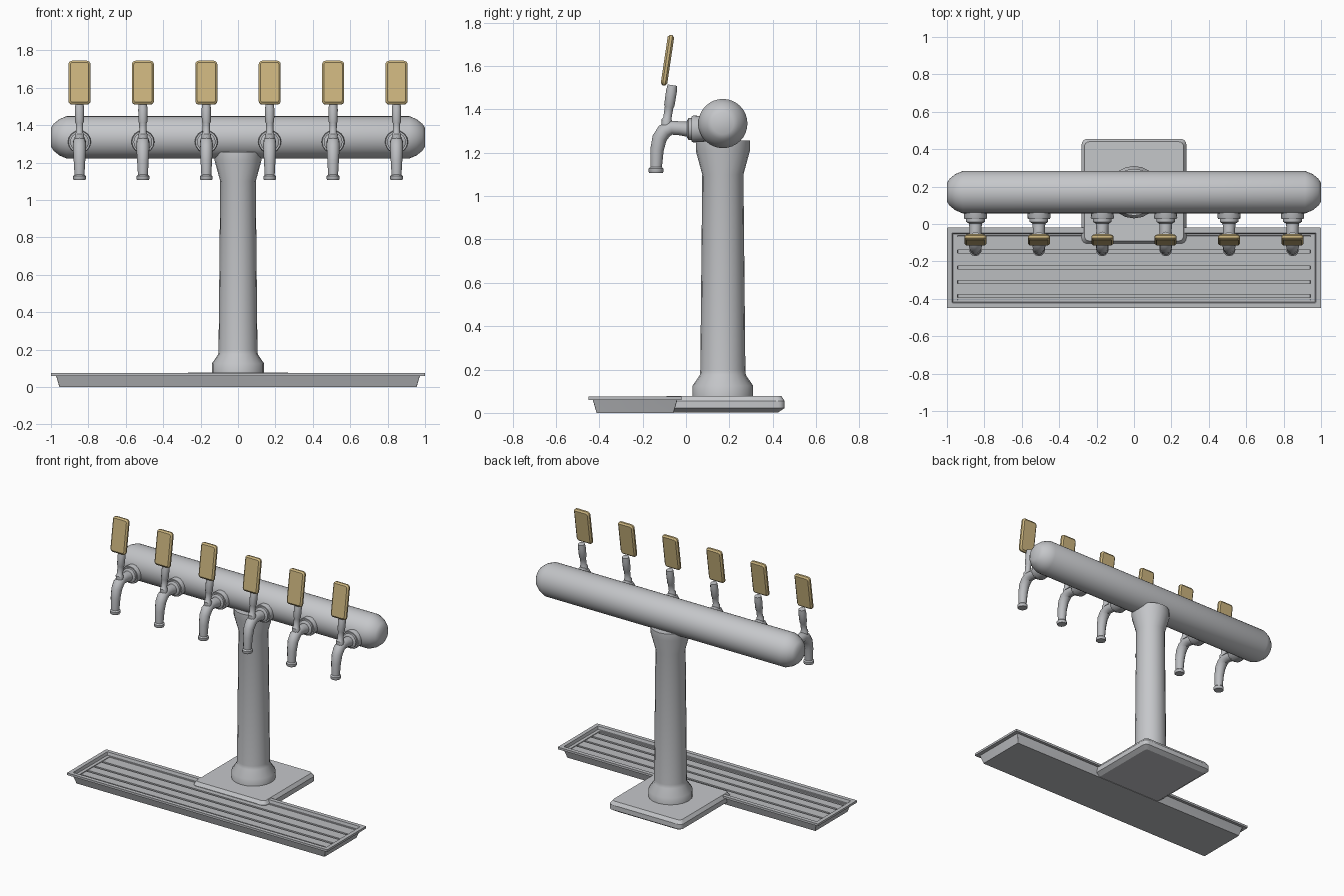
import bpy, bmesh, math
from mathutils import Vector, Matrix

if "Cube" in bpy.data.objects:
    bpy.data.objects.remove(bpy.data.objects["Cube"])


def material(name, rgb):
    mat = bpy.data.materials.new(name)
    mat.use_nodes = True
    mat.diffuse_color = (*rgb, 1)
    mat.node_tree.nodes["Principled BSDF"].inputs["Base Color"].default_value = (*rgb, 1)
    return mat


steel = material("brushed steel", (0.56, 0.57, 0.59))
tap_steel = material("tap steel", (0.50, 0.51, 0.53))
tan = material("tan handle", (0.60, 0.46, 0.21))


def finish(name, bm, mat, angle=35):
    """Turn a bmesh into a smooth shaded object with sharp edges kept."""
    bmesh.ops.recalc_face_normals(bm, faces=bm.faces)
    mesh = bpy.data.meshes.new(name)
    bm.to_mesh(mesh)
    bm.free()
    mesh.materials.append(mat)
    mesh.shade_smooth()
    mesh.set_sharp_from_angle(angle=math.radians(angle))
    obj = bpy.data.objects.new(name, mesh)
    bpy.context.collection.objects.link(obj)
    return obj


def loft(bm, rings):
    """Skin closed rings of equal length and cap both ends."""
    loops = [[bm.verts.new(p) for p in ring] for ring in rings]
    n = len(loops[0])
    for a, b in zip(loops, loops[1:]):
        for i in range(n):
            j = (i + 1) % n
            bm.faces.new((a[i], a[j], b[j], b[i]))
    bm.faces.new(loops[0])
    bm.faces.new(loops[-1])


def tube(name, path, mat, sides=16, angle=35):
    """Round tube through (point, radius) stations; also used for turned parts."""
    pts = [Vector(p) for p, r in path]
    rings = []
    for i, (p, r) in enumerate(path):
        t = (pts[min(i + 1, len(pts) - 1)] - pts[max(i - 1, 0)]).normalized()
        u = Vector((0, 0, 1)) if abs(t.x) > 0.9 else Vector((1, 0, 0))
        v = t.cross(u).normalized()
        ring = []
        for k in range(sides):
            a = math.tau * k / sides
            ring.append(pts[i] + r * (math.cos(a) * u + math.sin(a) * v))
        rings.append(ring)
    bm = bmesh.new()
    loft(bm, rings)
    return finish(name, bm, mat, angle)


def rect_ring(w, d, r, z, steps=4):
    """Rounded rectangle outline at height z."""
    ring = []
    for q, (sx, sy) in enumerate(((1, 1), (-1, 1), (-1, -1), (1, -1))):
        for k in range(steps + 1):
            a = math.pi / 2 * (q + k / steps)
            ring.append(Vector((sx * (w / 2 - r) + r * math.cos(a),
                                sy * (d / 2 - r) + r * math.sin(a), z)))
    return ring


def rect_loft(name, stations, mat, location=(0, 0, 0), tilt=0, angle=35):
    """Stack of rounded rectangles (width, depth, corner radius, height)."""
    bm = bmesh.new()
    loft(bm, [rect_ring(*s) for s in stations])
    bm.transform(Matrix.Translation(location) @ Matrix.Rotation(tilt, 4, "X"))
    return finish(name, bm, mat, angle)


# Horizontal manifold bar with rounded ends
AXIS_Y, BAR_Z = 0.17, 1.335
half = [(1.0, 0.05), (0.985, 0.073), (0.955, 0.097), (0.915, 0.1135)]
bar = [(-x, r) for x, r in half] + [(x, r) for x, r in reversed(half)]
tube("manifold_bar", [((x, AXIS_Y, BAR_Z), r) for x, r in bar], steel, 32)

# Column with wide foot and flared top
column = [(0.07, 0.14), (0.125, 0.14), (0.175, 0.106), (0.2, 0.104),
          (1.1, 0.095), (1.21, 0.125), (1.257, 0.125)]
tube("column", [((0, AXIS_Y, z), r) for z, r in column], steel, 20)

# Square base plate with chamfered edges
rect_loft("base_plate", [(0.5, 0.5, 0.02, 0.002), (0.56, 0.56, 0.03, 0.022),
                         (0.56, 0.56, 0.03, 0.055), (0.53, 0.53, 0.025, 0.078)],
          steel, (0, 0.175, 0), angle=25)

# Drip tray: sloped shell, flat rim and sunken floor
rect_loft("drip_tray", [(1.91, 0.355, 0.004, 0), (1.945, 0.39, 0.004, 0.06),
                        (2.0, 0.43, 0.004, 0.06), (2.0, 0.43, 0.004, 0.075),
                        (1.945, 0.375, 0.004, 0.075), (1.935, 0.365, 0.004, 0.055),
                        (1.89, 0.345, 0.004, 0.055), (1.88, 0.335, 0.004, 0.025)],
          tap_steel, (0, -0.235, 0), angle=25)

# Long slats of the drip grille
slats = [(-0.065, -0.14), (-0.155, -0.225), (-0.24, -0.302),
         (-0.318, -0.377), (-0.393, -0.405)]
for back, front in slats:
    rect_loft("grille_slat", [(1.885, back - front, 0.002, 0.02),
                              (1.885, back - front, 0.002, 0.052)],
              tap_steel, (0, (back + front) / 2, 0))

# One tap built at the centre: collar, spout, tip, lever and handle
collar = [(0.1, 0.058), (0.034, 0.062), (0.026, 0.058), (0.026, 0.05),
          (0.012, 0.05), (0.004, 0.038)]
spout = [(0.02, 1.308, 0.036), (-0.03, 1.313, 0.032), (-0.07, 1.316, 0.033),
         (-0.1, 1.3, 0.035), (-0.122, 1.268, 0.034), (-0.134, 1.212, 0.031),
         (-0.138, 1.125, 0.026)]
tip = [(1.135, 0.026), (1.127, 0.034), (1.112, 0.034), (1.107, 0.031)]
lever = [(-0.09, 1.32, 0.024), (-0.089, 1.35, 0.025), (-0.086, 1.36, 0.019),
         (-0.078, 1.41, 0.02), (-0.077, 1.418, 0.024), (-0.067, 1.485, 0.025),
         (-0.063, 1.512, 0.022)]
parts = [
    tube("tap_collar", [((0, y, 1.31), r) for y, r in collar], tap_steel),
    tube("tap_spout", [((0, y, z), r) for y, z, r in spout], tap_steel, 12),
    tube("tap_tip", [((0, -0.138, z), r) for z, r in tip], tap_steel, 12),
    tube("tap_lever", [((0, y, z), r) for y, z, r in lever], tap_steel, 12),
    rect_loft("tap_handle", [(0.098, 0.215, 0.012, -0.015), (0.118, 0.236, 0.02, -0.006),
                             (0.118, 0.236, 0.02, 0.006), (0.098, 0.215, 0.012, 0.015)],
              tan, (0, -0.0855, 1.627), math.radians(81.5), 25),
]

# Repeat the tap six times along the bar
SPACING = 0.339
for part in parts:
    for i in range(6):
        copy = part if i == 0 else part.copy()
        copy.location.x = (i - 2.5) * SPACING
        if i:
            bpy.context.collection.objects.link(copy)
